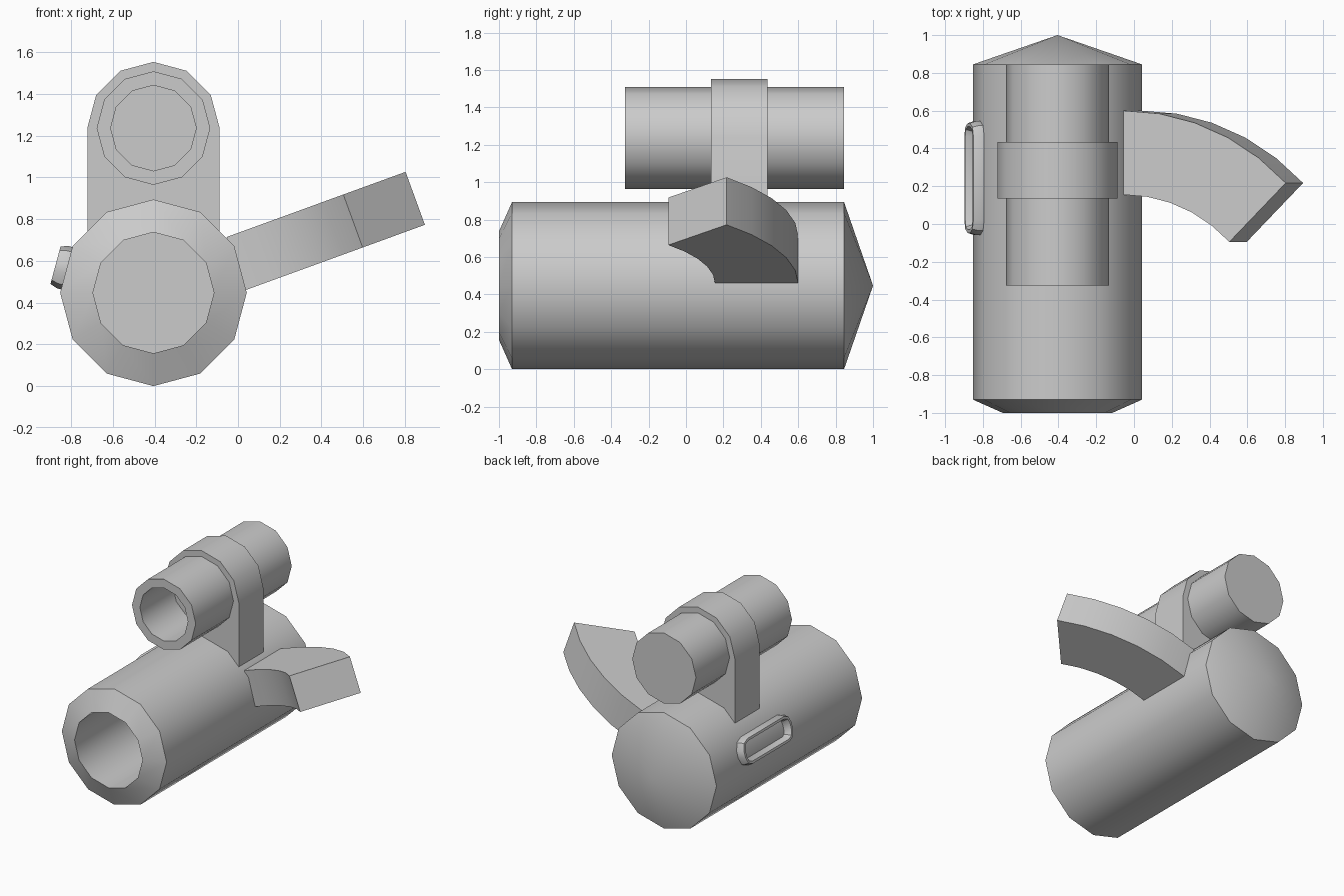
import bpy, bmesh
from math import sin, cos, pi, radians
from mathutils import Vector

if "Cube" in bpy.data.objects:
    bpy.data.objects.remove(bpy.data.objects["Cube"])

CX, BODY_Z, SCOPE_Z = -0.405, 0.447, 1.236
SIDES = 12


def skin(name, rings, loop=False):
    """Bridge equal-length point rings; cap the ends, or join last to first."""
    bm = bmesh.new()
    vs = [[bm.verts.new(p) for p in ring] for ring in rings]
    n = len(vs[0])
    pairs = list(zip(vs, vs[1:])) + ([(vs[-1], vs[0])] if loop else [])
    for a, b in pairs:
        for i in range(n):
            j = (i + 1) % n
            bm.faces.new((a[i], a[j], b[j], b[i]))
    if not loop:
        bm.faces.new(vs[0])
        bm.faces.new(vs[-1])
    bmesh.ops.remove_doubles(bm, verts=bm.verts, dist=1e-5)
    bmesh.ops.recalc_face_normals(bm, faces=bm.faces)
    me = bpy.data.meshes.new(name)
    bm.to_mesh(me)
    bm.free()
    me.shade_smooth()
    me.set_sharp_from_angle(angle=radians(35))
    ob = bpy.data.objects.new(name, me)
    bpy.context.collection.objects.link(ob)
    return ob


def arc(r, y, z, a0=0.0, steps=SIDES):
    """Points of a 12-gon (or part of one) facing along y."""
    return [Vector((CX + r * cos(a0 + 2 * pi * i / SIDES), y,
                    z + r * sin(a0 + 2 * pi * i / SIDES))) for i in range(steps)]


def lathe(name, profile, z):
    return skin(name, [arc(r, y, z) for r, y in profile])


# Main barrel: deep bore, chamfered mouth, conical back
lathe("barrel", [(0.29, -0.15), (0.29, -1), (0.447, -0.93),
                 (0.447, 0.845), (0, 1)], BODY_Z)

# Upper tube with a shallower bore and flat back
lathe("upper_tube", [(0.205, 0.08), (0.205, -0.325), (0.272, -0.325),
                     (0.272, 0.845)], SCOPE_Z)

# Bracket: half-round top with straight sides down into the barrel
R = 0.317
skin("bracket", [arc(R, y, SCOPE_Z, 0, 7)
                 + [Vector((CX - R, y, 0.65)), Vector((CX + R, y, 0.65))]
                 for y in (0.135, 0.435)])

# Curved side arm: rectangular section swept on a 45 degree arc, tilted up
tilt = radians(20)
along = Vector((cos(tilt), 0, sin(tilt)))
down = Vector((sin(tilt), 0, -cos(tilt))) * 0.27
start = Vector((-0.055, -0.68, 0.714))
rings = []
for i in range(6):
    a = radians(45.5) * i / 5
    outer, inner = [start + along * r * sin(a) + Vector((0, r * cos(a), 0))
                    for r in (1.28, 0.835)]
    rings.append([outer, inner, inner + down, outer + down])
skin("side_arm", rings)

# Rounded loop on the left facet of the barrel
normal = Vector((cos(radians(165)), 0, sin(radians(165))))
up = Vector((sin(radians(15)), 0, cos(radians(15))))
centre = Vector((-0.826, 0.243, 0.566))


def rounded_rect(inset, depth):
    hy, hz, r = 0.302 - inset, 0.105 - inset, 0.08 - inset
    pts = []
    for k, (sy, sz) in enumerate([(1, 1), (-1, 1), (-1, -1), (1, -1)]):
        for s in range(3):
            a = pi / 2 * k + pi / 4 * s
            y = sy * (hy - r) + r * cos(a)
            z = sz * (hz - r) + r * sin(a)
            pts.append(centre + Vector((0, y, 0)) + up * z + normal * depth)
    return pts


skin("side_loop", [rounded_rect(i, d) for i, d in
                   [(0, -0.01), (0, 0.015), (0.012, 0.05), (0.03, 0.05),
                    (0.045, 0.015), (0.045, -0.01)]], loop=True)
